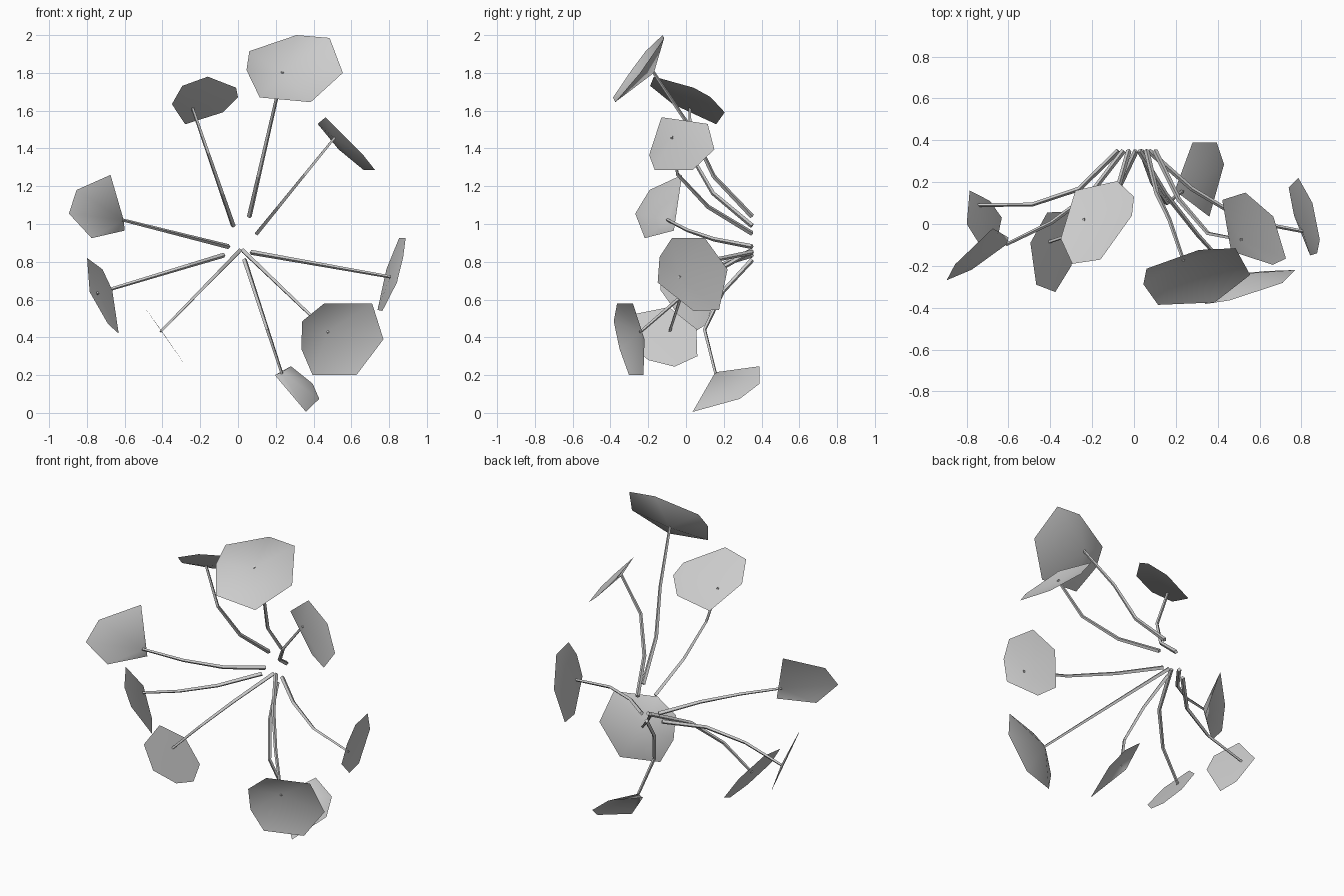
import bpy
from mathutils import Vector


def stem(name, base, tip, bends):
    """Thin square stalk, straight from the front, bowed in depth by two bends."""
    base, tip = Vector(base), Vector(tip)
    pts = []
    for t, f in ((0, 0), (0.28, bends[0]), (0.62, bends[1]), (1, 1)):
        p = base.lerp(tip, t)
        p.y = base.y + (tip.y - base.y) * f
        pts.append(p)
    pts[-1] += (pts[-1] - pts[-2]).normalized() * 0.008
    curve = bpy.data.curves.new(name, 'CURVE')
    curve.dimensions = '3D'
    curve.bevel_depth = 0.011
    curve.bevel_resolution = 0
    curve.use_fill_caps = True
    spline = curve.splines.new('POLY')
    spline.points.add(len(pts) - 1)
    for sp, p, r in zip(spline.points, pts, (1.2, 1.05, 0.9, 0.75)):
        sp.co = (*p, 1)
        sp.radius = r
        sp.tilt = 0.0
    for poly in curve.splines:
        poly.use_smooth = False
    bpy.context.collection.objects.link(bpy.data.objects.new(name, curve))


def leaf(name, attach, axis, plane, outline):
    """Shallow dish: flat rim outline on a tilted plane, fanned to the stalk tip.
    The outline holds the two other axes; plane gives axis = a + b*u + c*v."""
    a, b, c = plane
    verts = [Vector(attach)]
    for u, v in outline:
        co = [u, v]
        co.insert(axis, a + b * u + c * v)
        verts.append(Vector(co))
    n = len(outline)
    faces = [(0, i + 1, (i + 1) % n + 1) for i in range(n)]
    mesh = bpy.data.meshes.new(name)
    mesh.from_pydata(verts, [], faces)
    mesh.shade_smooth()
    bpy.context.collection.objects.link(bpy.data.objects.new(name, mesh))


def stalked_leaf(label, base_xz, bends, attach, axis, plane, outline):
    stem(label + "_stem", (base_xz[0], 0.35, base_xz[1]), attach, bends)
    leaf(label + "_leaf", attach, axis, plane, outline)


X, Y, Z = 0, 1, 2

# Large leaf at the top
stalked_leaf("top", (0.06, 1.04), (0.39, 0.63), (0.235, -0.17, 1.80),
             Y, (-1.618, 0.11, 0.73),
             [(0.06, 1.915), (0.31, 2.0), (0.485, 1.985), (0.555, 1.80),
              (0.385, 1.645), (0.115, 1.67), (0.045, 1.815)])

# Upper left leaf, facing up
stalked_leaf("upper_left", (-0.025, 0.99), (0.63, 1.0), (-0.24, 0.02, 1.61),
             Z, (1.75, 0.45, -0.6),
             [(-0.295, -0.19), (-0.16, -0.17), (-0.01, 0.04), (0.0, 0.13),
              (-0.08, 0.205), (-0.28, 0.16), (-0.35, -0.07)])

# Upper right leaf, facing sideways
stalked_leaf("upper_right", (0.10, 0.95), (0.55, 0.93), (0.51, -0.075, 1.455),
             X, (1.833, -0.3, -0.9),
             [(-0.13, 1.565), (0.115, 1.53), (0.15, 1.395),
              (0.035, 1.285), (-0.165, 1.285), (-0.195, 1.365)])

# Right leaf
stalked_leaf("right", (0.07, 0.85), (0.47, 0.86), (0.805, -0.035, 0.72),
             X, (0.632, -0.2, 0.26),
             [(-0.075, 0.925), (0.10, 0.925), (0.22, 0.76), (0.175, 0.545),
              (0.04, 0.54), (-0.15, 0.69), (-0.14, 0.825)])

# Large lower right leaf, facing the front
stalked_leaf("lower_right", (0.025, 0.86), (0.35, 0.68), (0.475, -0.24, 0.43),
             Y, (-0.388, 0.33, -0.22),
             [(0.34, 0.485), (0.457, 0.58), (0.71, 0.58), (0.77, 0.39),
              (0.627, 0.2), (0.395, 0.2), (0.335, 0.34)])

# Bottom leaf, held by its edge
stalked_leaf("bottom", (0.035, 0.81), (0.79, 1.29), (0.23, 0.155, 0.215),
             Z, (0.276, -0.8, 0.5),
             [(0.28, 0.39), (0.395, 0.39), (0.43, 0.285),
              (0.36, 0.035), (0.195, 0.16)])

# Lower left leaf
stalked_leaf("lower_left", (0.01, 0.86), (0.57, 0.88), (-0.405, -0.085, 0.435),
             X, (-0.103, 0.0, -0.7),
             [(-0.09, 0.56), (0.055, 0.445), (0.06, 0.3), (-0.06, 0.245),
              (-0.2, 0.28), (-0.325, 0.39), (-0.29, 0.52)])

# Left leaf
stalked_leaf("left", (-0.075, 0.835), (0.7, 0.99), (-0.74, 0.09, 0.635),
             X, (-0.43, -0.42, -0.45),
             [(0.0, 0.82), (-0.13, 0.76), (-0.135, 0.65),
              (0.03, 0.42), (0.11, 0.47), (0.16, 0.64)])

# Higher left leaf, held by its edge
stalked_leaf("high_left", (-0.05, 0.88), (0.455, 0.77), (-0.605, -0.095, 1.02),
             Y, (0.078, 0.8, 0.35),
             [(-0.895, 1.055), (-0.855, 1.18), (-0.675, 1.26),
              (-0.60, 0.965), (-0.775, 0.925)])
